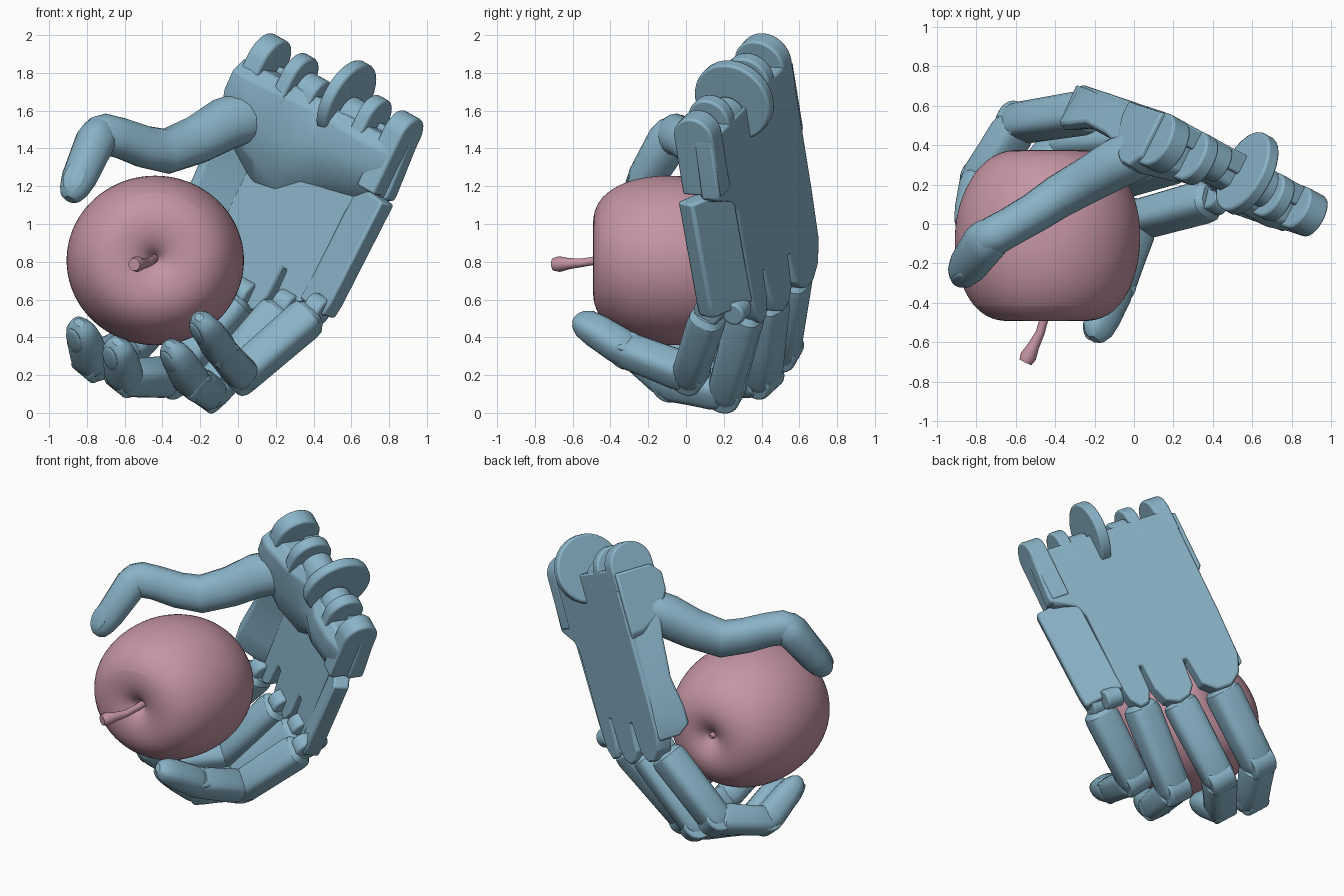
import bpy, bmesh, math
from mathutils import Vector as V, Matrix

if "Cube" in bpy.data.objects:
    bpy.data.objects.remove(bpy.data.objects["Cube"])

def material(name, col):
    m = bpy.data.materials.new(name)
    m.diffuse_color = (*col, 1)
    m.use_nodes = True
    m.node_tree.nodes["Principled BSDF"].inputs["Base Color"].default_value = m.diffuse_color
    return m

BLUE = material("hand_blue", (0.25, 0.45, 0.57))
PINK = material("apple_pink", (0.56, 0.30, 0.37))

# Palm frame: u across towards the little finger, v towards the fingers, n out of the palm
D = V((-0.424, 0.144, -0.895)).normalized()
W = V((0.787, -0.427, -0.449))
W = (W - D * W.dot(D)).normalized()
N = D.cross(W)
O = V((0.2, 0.48, 1.85))

def P(u, v, n):
    return O + W * u + D * v + N * n

def finish(name, bm, mat=BLUE, bevel=0):
    bmesh.ops.recalc_face_normals(bm, faces=bm.faces)
    me = bpy.data.meshes.new(name)
    bm.to_mesh(me)
    bm.free()
    me.materials.append(mat)
    ob = bpy.data.objects.new(name, me)
    bpy.context.collection.objects.link(ob)
    if bevel:
        b = ob.modifiers.new("bevel", 'BEVEL')
        b.width, b.segments, b.limit_method = bevel, 2, 'ANGLE'
    return ob

def skin(name, rings, mat=BLUE, bevel=0):
    """Bridge equal-length rings of points and cap the ends."""
    bm = bmesh.new()
    rs = [[bm.verts.new(p) for p in r] for r in rings]
    k = len(rs[0])
    for a, b in zip(rs, rs[1:]):
        for i in range(k):
            bm.faces.new((a[i], a[(i + 1) % k], b[(i + 1) % k], b[i]))
    bm.faces.new(rs[0])
    bm.faces.new(rs[-1])
    return finish(name, bm, mat, bevel)

def tube(name, path, axis, sides=16, power=0.58, mat=BLUE):
    """Rounded-box tube; path holds (point, half width, half depth)."""
    rings = []
    for i, (p, a, b) in enumerate(path):
        t = (path[min(i + 1, len(path) - 1)][0] - path[max(i - 1, 0)][0]).normalized()
        x = (axis - t * axis.dot(t)).normalized()
        y = t.cross(x)
        ring = []
        for j in range(sides):
            c, s = math.cos(math.tau * (j + .5) / sides), math.sin(math.tau * (j + .5) / sides)
            ring.append(p + x * a * math.copysign(abs(c) ** power, c)
                        + y * b * math.copysign(abs(s) ** power, s))
        rings.append(ring)
    return skin(name, rings, mat)

def disc(name, c, axis, r, thick):
    x = axis.orthogonal().normalized()
    y = axis.normalized().cross(x)
    ring = [x * math.cos(math.tau * i / 32) * r + y * math.sin(math.tau * i / 32) * r for i in range(32)]
    h = axis.normalized() * thick / 2
    return skin(name, [[c - h + q for q in ring], [c + h + q for q in ring]], bevel=0.012)

def tongue(name, u, v, n, r, thick, end):
    """Round-topped hinge lug running straight down into the palm."""
    out = [(v - r * math.sin(math.pi * i / 16), n - r * math.cos(math.pi * i / 16)) for i in range(17)]
    out += [(end, n + r), (end, n - r)]
    skin(name, [[P(u + s * thick / 2, *q) for q in out] for s in (-1, 1)], bevel=0.012)

def nail(name, a, b, out, half):
    t = (b - a).normalized()
    out = (out - t * out.dot(t)).normalized()
    x = t.cross(out)
    m = Matrix((x * half, t * (b - a).length / 2, out * 0.016)).transposed().to_4x4()
    m.translation = (a + b) / 2
    bm = bmesh.new()
    bmesh.ops.create_uvsphere(bm, u_segments=20, v_segments=10, radius=1, matrix=m)
    finish(name, bm)

# Palm plate with slots between the finger prongs
plate = [(-.06, 0), (-.06, .3), (-.06, .75), (-.05, 1.06), (.0, 1.18), (.08, 1.24), (.18, 1.24), (.26, 1.17),
         (.275, .98), (.305, .98), (.32, 1.16), (.37, 1.22), (.45, 1.24), (.53, 1.20), (.565, 1.10),
         (.57, .93), (.595, .93), (.60, 1.10), (.64, 1.18), (.70, 1.19), (.75, 1.12), (.765, 1.0),
         (.765, .5), (.80, .42), (.95, .34), (.95, .3), (.93, 0)]
skin("palm_plate", [[P(u, v, n) for u, v in plate] for n in (-.06, .045)], bevel=0.015)

# Web along the thumb side of the palm, flaring forward near the first knuckle
skin("thumb_side_web", [[P(u, v, n) for u, n in ((-.055, -.05), (e, h), (e + .05, h + .02), (.15, .04))]
                        for v, e, h in ((.2, -.09, .2), (.5, -.1, .14), (.75, -.1, .12), (.95, -.09, .16),
                                        (1.06, -.07, .17), (1.12, -.04, .10))], bevel=0.012)

# Folding outer metacarpal on the little finger side
section = [(.765, -.06), (1.0, .07), (.97, .17), (.74, .04)]
skin("outer_metacarpal", [[P(u + du, v, n) for u, n in section]
                          for v, du in ((.34, .02), (.95, .0), (1.03, -.01))], bevel=0.015)
disc("outer_metacarpal_end", P(.83, 1.05, .01), W, .065, .11)

# Thick heel of the hand, deepest under the thumb and hollow in the middle
heel = []
for u, h, end in ((-.09, .26, .42), (.0, .27, .52), (.2, .22, .62), (.34, .15, .60), (.45, .15, .5),
                  (.6, .20, .46), (.78, .20, .42), (.93, .16, .36)):
    heel.append([P(u, *q) for q in ((.03, -.05), (.03, h * .75), (.10, h), (end * .5, h * .98),
                                    (end * .8, h * .7), (end, .03), (end, -.05))])
skin("palm_heel", heel, bevel=0.012)

# Wrist joint lugs and the large half disc
for i, (u, v, r, th) in enumerate(((-.01, .0, .145, .11), (.19, .0, .135, .08), (.29, .04, .10, .12),
                                   (.59, .04, .10, .14), (.68, -.01, .12, .08))):
    tongue(f"wrist_lug_{i + 1}", u, v, r - .06, r, th, .15)
tongue("wrist_lug_outer", .87, -.01, .05, .115, .12, .33)
disc("wrist_disc", P(.475, -.02, .02), W, .22, .07)

# Fingers: knuckle, middle joint, end joint, tip
APPLE = V((-.435, -.06, .81))
fingers = {
    "index": ((-.21, .57, .75), (-.585, .51, .335), (-.775, .23, .265), (-.835, -.02, .46), 1.0),
    "middle": ((.03, .44, .63), (-.36, .4, .19), (-.60, .13, .185), (-.635, -.12, .36), 1.0),
    "ring": ((.25, .33, .57), (-.15, .21, .115), (-.24, -.08, .16), (-.35, -.31, .345), .98),
    "little": ((.42, .13, .55), (.02, .02, .205), (-.09, -.31, .33), (-.195, -.56, .49), .95),
}
for name, (*pts, s) in fingers.items():
    a, b, c, e = map(V, pts)
    ax = (b - a).cross(c - b).normalized()
    r = .108 * s
    disc(f"{name}_knuckle", a, W, r * .75, .10)
    disc(f"{name}_middle_hinge", b, ax, r * .9, r * 1.5)
    disc(f"{name}_end_hinge", c, ax, r * .78, r * 1.4)
    for part, p, q, r0, r1, off in (("base", a, b, r, r * .97, .06), ("middle", b, c, r * .95, r * .9, .03)):
        t = (q - p).normalized()
        L = (q - p).length
        tube(f"{name}_{part}_segment", [(p + t * (off - .03), r0 * .7, r0 * .6), (p + t * off, r0 * .95, r0 * .86),
             (p + t * (off + .04), r0, r0 * .92), (p + t * L * .6, r1, r1 * .92), (p + t * (L - .01), r1 * .97, r1 * .9),
             (p + t * (L + .04), r1 * .8, r1 * .7)], ax)
    t = (e - c).normalized()
    L = (e - c).length + .03
    r *= .9
    tube(f"{name}_tip_segment", [(c + t * L * f, r * w, r * h) for f, w, h in
         ((-.12, .65, .6), (0, .95, .9), (.15, 1, .95), (.6, .95, .85), (.82, .85, .7), (.94, .62, .48), (1, .3, .22))], ax, power=.75)
    out = t.cross(ax)
    if out.dot(c - APPLE) < 0:
        out = -out
    nail(f"{name}_nail", c + t * L * .5 + out * r * .84, c + t * L * .97 + out * r * .52, out, r * .6)

# Thumb: long waisted base, rounded joint and drooping tip
tp = [(.16, .42, 1.57, .13), (.05, .37, 1.57, .14), (-.08, .31, 1.525, .14), (-.22, .23, 1.445, .128),
      (-.38, .14, 1.385, .12), (-.5, .06, 1.41, .112), (-.62, -.01, 1.455, .108), (-.71, -.06, 1.475, .11),
      (-.77, -.09, 1.475, .09), (-.81, -.11, 1.475, .045)]
tube("thumb_base", [(V(p[:3]), p[3], p[3] * .9) for p in tp], V((0, .3, 1)), power=.9)
c, e = V((-.745, -.08, 1.46)), V((-.89, -.28, 1.13))
ax = V((-.85, -.53, 0)).cross(e - c).normalized()
tube("thumb_tip", [(c.lerp(e, f), r, r * .92) for f, r in ((-.22, .06), (-.12, .095), (.05, .112), (.35, .105), (.65, .098),
     (.85, .08), (.95, .06), (1, .03))], ax, power=.85)
t = (e - c).normalized()
out = V((-.3, -1, .3))
out = (out - t * out.dot(t)).normalized()
nail("thumb_nail", c.lerp(e, .52) + out * .09, c.lerp(e, .97) + out * .05, out, .06)

# Apple turned around the y axis, dimpled at both ends
prof = [(.015, -.40), (.035, -.435), (.07, -.465), (.14, -.493), (.26, -.494), (.37, -.43), (.45, -.28), (.475, -.1),
        (.465, .05), (.42, .19), (.34, .31), (.24, .37), (.14, .38), (.06, .345), (.02, .31)]
rings = [[V((-.437 + .015 * y, y, .805 - .03 * y)) + V((math.cos(math.tau * i / 32) * r * 1.005, 0,
          math.sin(math.tau * i / 32) * r * .96)) for i in range(32)] for r, y in prof]
apple = skin("apple", rings, PINK)
apple.modifiers.new("smooth", 'SUBSURF').levels = 2
apple.modifiers["smooth"].render_levels = 2

# Stem and the small blossom stub at the back
stem = [(-.44, -.38, .82, .022), (-.45, -.46, .81, .022), (-.475, -.55, .795, .023), (-.51, -.62, .79, .030),
        (-.535, -.67, .788, .042), (-.55, -.70, .786, .034)]
tube("apple_stem", [(V(p[:3]), p[3], p[3]) for p in stem], V((0, 0, 1)), 14, 1, PINK)
tube("apple_stub", [(V((-.43, y, .80)), r, r) for y, r in ((.28, .02), (.33, .02), (.345, .012))], V((0, 0, 1)), 12, 1, PINK)

# Smooth shading with sharp edges kept
bpy.ops.object.select_all(action='SELECT')
bpy.context.view_layer.objects.active = apple
bpy.ops.object.shade_smooth_by_angle(angle=math.radians(32))
